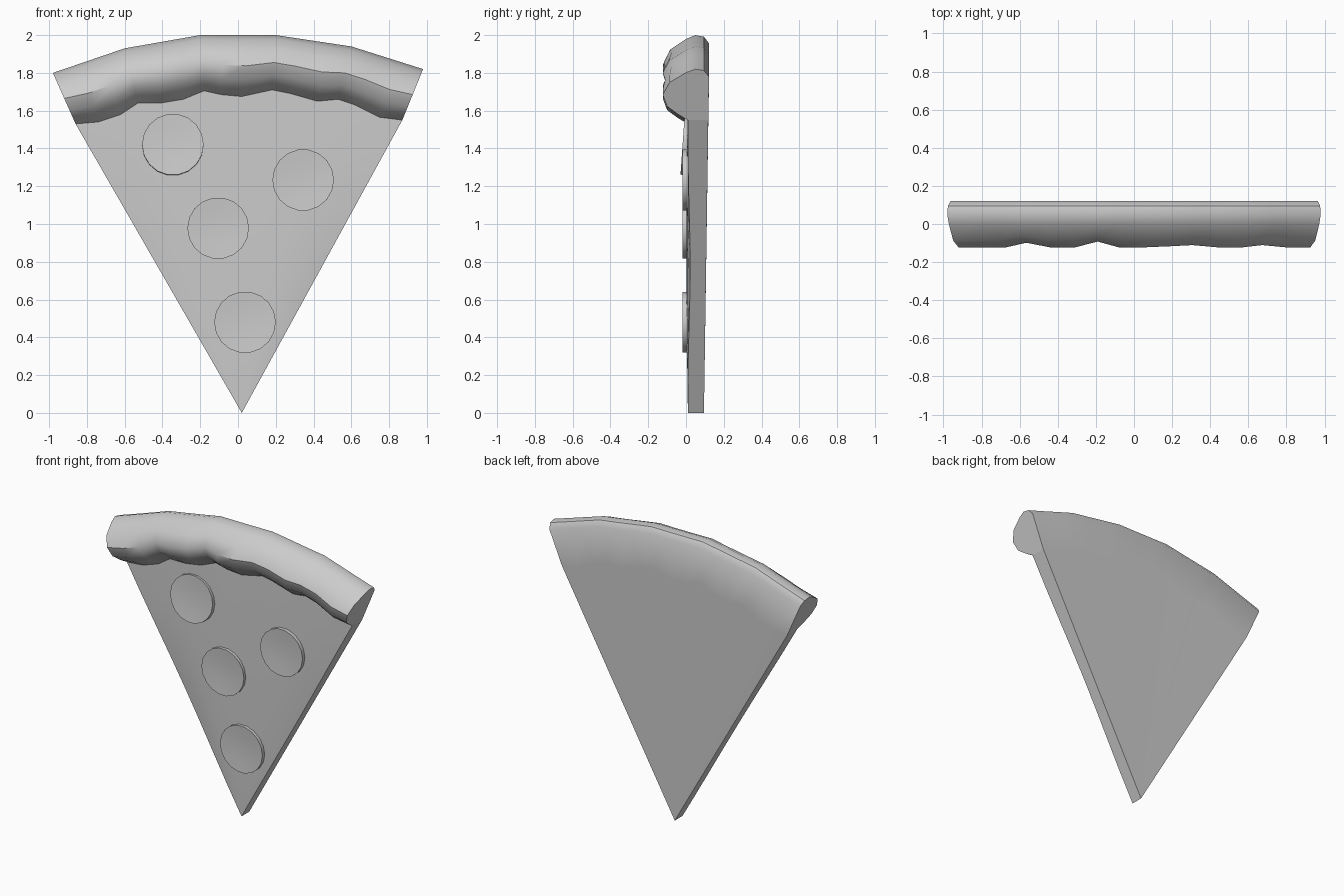
import bpy, bmesh, math
from mathutils import Vector, Matrix

if "Cube" in bpy.data.objects:
    bpy.data.objects.remove(bpy.data.objects["Cube"])

TIP = (0.02, 0.0)
INNER = [(-.86, 1.53), (-.74, 1.54), (-.62, 1.58), (-.53, 1.64), (-.41, 1.64), (-.29, 1.66),
         (-.18, 1.705), (-.09, 1.685), (.02, 1.675), (.18, 1.71), (.28, 1.69), (.42, 1.65),
         (.53, 1.66), (.62, 1.63), (.75, 1.565), (.87, 1.55)]
ARC = [(-.98, 1.80), (-.60, 1.93), (-.20, 2.0), (.20, 2.0), (.60, 1.94), (.98, 1.82)]
N = len(INNER)


def lerp(a, b, t):
    return tuple(p + (q - p) * t for p, q in zip(a, b))


def outer(k):
    i = min(k // 3, 4)
    return lerp(ARC[i], ARC[i + 1], (k - 3 * i) / 3)


def finish(bm, name, angle=40):
    bmesh.ops.remove_doubles(bm, verts=bm.verts, dist=0.0005)
    bmesh.ops.recalc_face_normals(bm, faces=bm.faces)
    me = bpy.data.meshes.new(name)
    bm.to_mesh(me)
    bm.free()
    ob = bpy.data.objects.new(name, me)
    bpy.context.collection.objects.link(ob)
    bpy.ops.object.select_all(action='DESELECT')
    bpy.context.view_layer.objects.active = ob
    ob.select_set(True)
    bpy.ops.object.shade_smooth_by_angle(angle=math.radians(angle))
    return ob


def skin(bm, rows):
    for a, b in zip(rows, rows[1:]):
        for i in range(len(a) - 1):
            bm.faces.new((a[i], a[i + 1], b[i + 1], b[i]))


# Crust: a rounded section swept along the arc, with small dents in the bulge
PROFILE = [(0, .01), (.12, -.045), (.27, -.1), (.5, -.123), (.74, -.087), (.93, 0), (1, .05),
           (.97, .095), (.85, .122), (0, .118)]
DENTS = {3: .8, 6: .75, 9: .95, 10: .9, 13: .9}
bm = bmesh.new()
rings = []
for k in range(N):
    ring = []
    for f, y in PROFILE:
        x, z = lerp(INNER[k], outer(k), f)
        ring.append(bm.verts.new((x, y * DENTS.get(k, 1) if y < 0 else y, z)))
    rings.append(ring)
skin(bm, rings)
bm.faces.new(rings[0])
bm.faces.new(rings[-1])
finish(bm, "crust")

# Slice: wedge with a gently sagging front edge, open where it meets the crust
ROWS = 8
bm = bmesh.new()
front, back = [], []
for j in range(ROWS + 1):
    s = j / ROWS
    fr, bk = [], []
    for k in range(N):
        x, z = lerp(TIP, INNER[k], s)
        u = abs(2 * k / (N - 1) - 1)
        sag = .02 * u ** 4 * math.sin(math.pi * s) ** 2
        yf = .01 - .008 * math.sin(math.pi * s) + sag
        fr.append(bm.verts.new((x, yf, z)))
        bk.append(bm.verts.new((x, .095 + .023 * s, z)))
    front.append(fr)
    back.append(bk)
for grid in (front, back):
    for a, b in zip(grid, grid[1:]):
        for i in range(N - 1):
            if grid[0] is a:
                bm.faces.new((a[0], b[i], b[i + 1])) 
            else:
                bm.faces.new((a[i], a[i + 1], b[i + 1], b[i]))
for e in (0, -1):
    for j in range(ROWS):
        bm.faces.new((front[j][e], front[j + 1][e], back[j + 1][e], back[j][e]))
loose = [v for v in bm.verts if not v.link_faces]
bmesh.ops.delete(bm, geom=loose, context='VERTS')
finish(bm, "slice")

# Pepperoni: thin discs with a slightly dished face, partly sunk in the cheese
for n, (x, z, tilt) in enumerate([(-.345, 1.42, 4), (.345, 1.233, 0), (-.105, .978, 0), (.037, .48, 0)]):
    bm = bmesh.new()
    rot = Matrix.Rotation(math.radians(-tilt), 3, 'X')
    rows = []
    for r, y in [(.163, .012), (.163, -.018), (.09, -.013)]:
        row = []
        for i in range(18):
            a = 2 * math.pi * i / 18
            p = rot @ Vector((r * math.cos(a), y, r * math.sin(a)))
            row.append(bm.verts.new(p + Vector((x, 0, z))))
        rows.append(row + row[:1])
    skin(bm, rows)
    c = bm.verts.new((x, -.01, z))
    for i in range(18):
        bm.faces.new((rows[-1][i], rows[-1][i + 1], c))
    finish(bm, f"pepperoni_{n + 1}")
